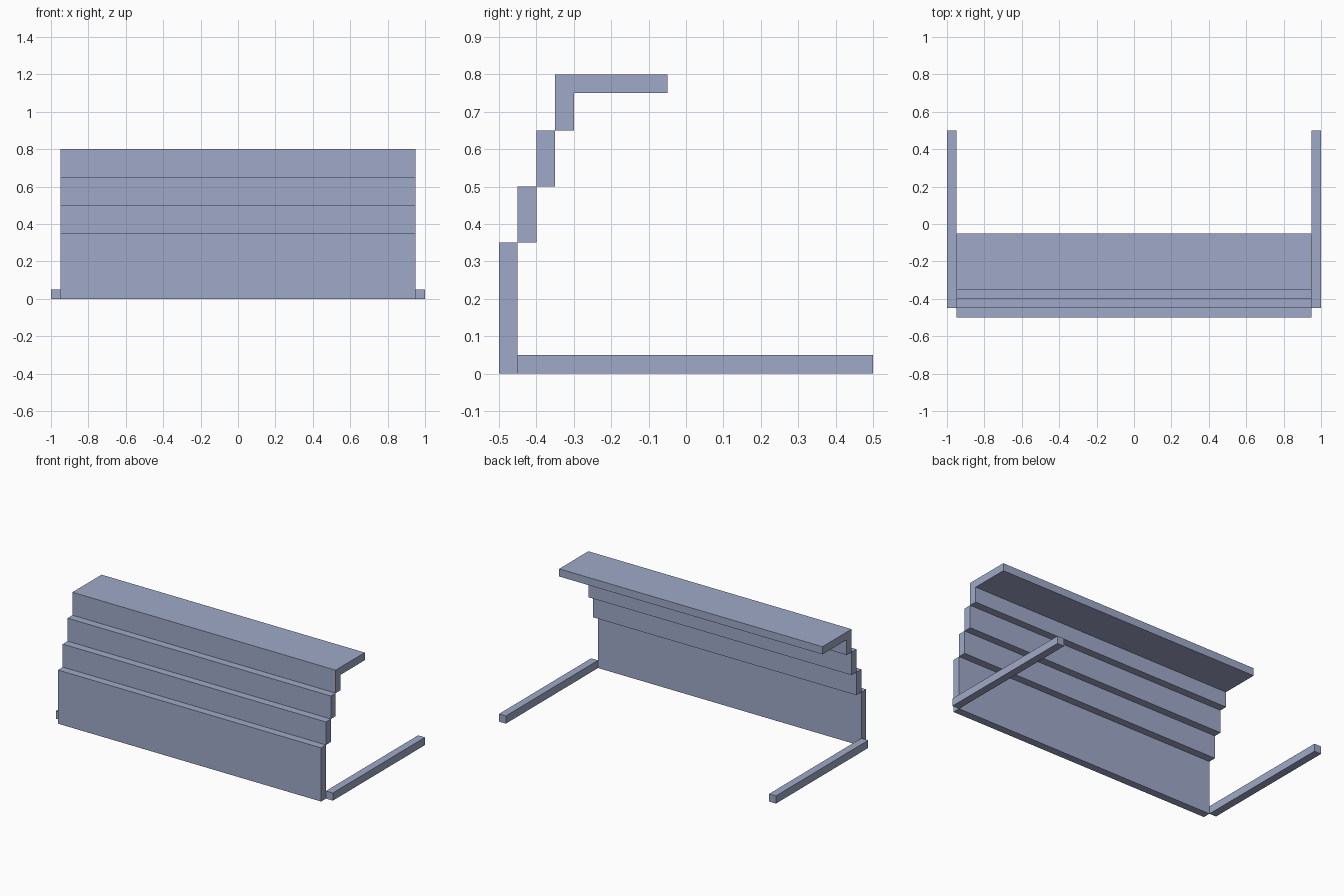
import bpy, bmesh

if "Cube" in bpy.data.objects:
    bpy.data.objects.remove(bpy.data.objects["Cube"])

paint = bpy.data.materials.new("blue_grey")
paint.diffuse_color = (0.35, 0.40, 0.58, 1.0)
paint.use_nodes = True
paint.node_tree.nodes["Principled BSDF"].inputs["Base Color"].default_value = paint.diffuse_color


def extrude_profile(name, points, x0, x1):
    """Extrude a closed (y, z) outline along x."""
    bm = bmesh.new()
    face = bm.faces.new([bm.verts.new((x0, y, z)) for y, z in points])
    ext = bmesh.ops.extrude_face_region(bm, geom=[face])
    moved = [v for v in ext["geom"] if isinstance(v, bmesh.types.BMVert)]
    bmesh.ops.translate(bm, verts=moved, vec=(x1 - x0, 0, 0))
    bmesh.ops.recalc_face_normals(bm, faces=bm.faces)
    mesh = bpy.data.meshes.new(name)
    bm.to_mesh(mesh)
    bm.free()
    mesh.materials.append(paint)
    obj = bpy.data.objects.new(name, mesh)
    bpy.context.collection.objects.link(obj)
    return obj


def rect(y0, y1, z0, z1):
    return [(y0, z0), (y1, z0), (y1, z1), (y0, z1)]


W = 0.95   # half width of the panels
T = 0.05   # board thickness

# Stepped front panels, each set back by one board thickness
levels = [0.0, 0.35, 0.50, 0.65]
for i, (z0, z1) in enumerate(zip(levels, levels[1:])):
    y = -0.5 + i * T
    extrude_profile(f"front_panel_{i + 1}", rect(y, y + T, z0, z1), -W, W)

# Top panel and counter shelf as one L-shaped profile
extrude_profile("counter_top", [(-0.35, 0.65), (-0.30, 0.65), (-0.30, 0.75),
                                (-0.05, 0.75), (-0.05, 0.80), (-0.35, 0.80)], -W, W)

# Floor rails at both ends
for side, x in (("left", -1.0), ("right", W)):
    extrude_profile(f"{side}_floor_rail", rect(-0.45, 0.5, 0.0, T), x, x + T)
